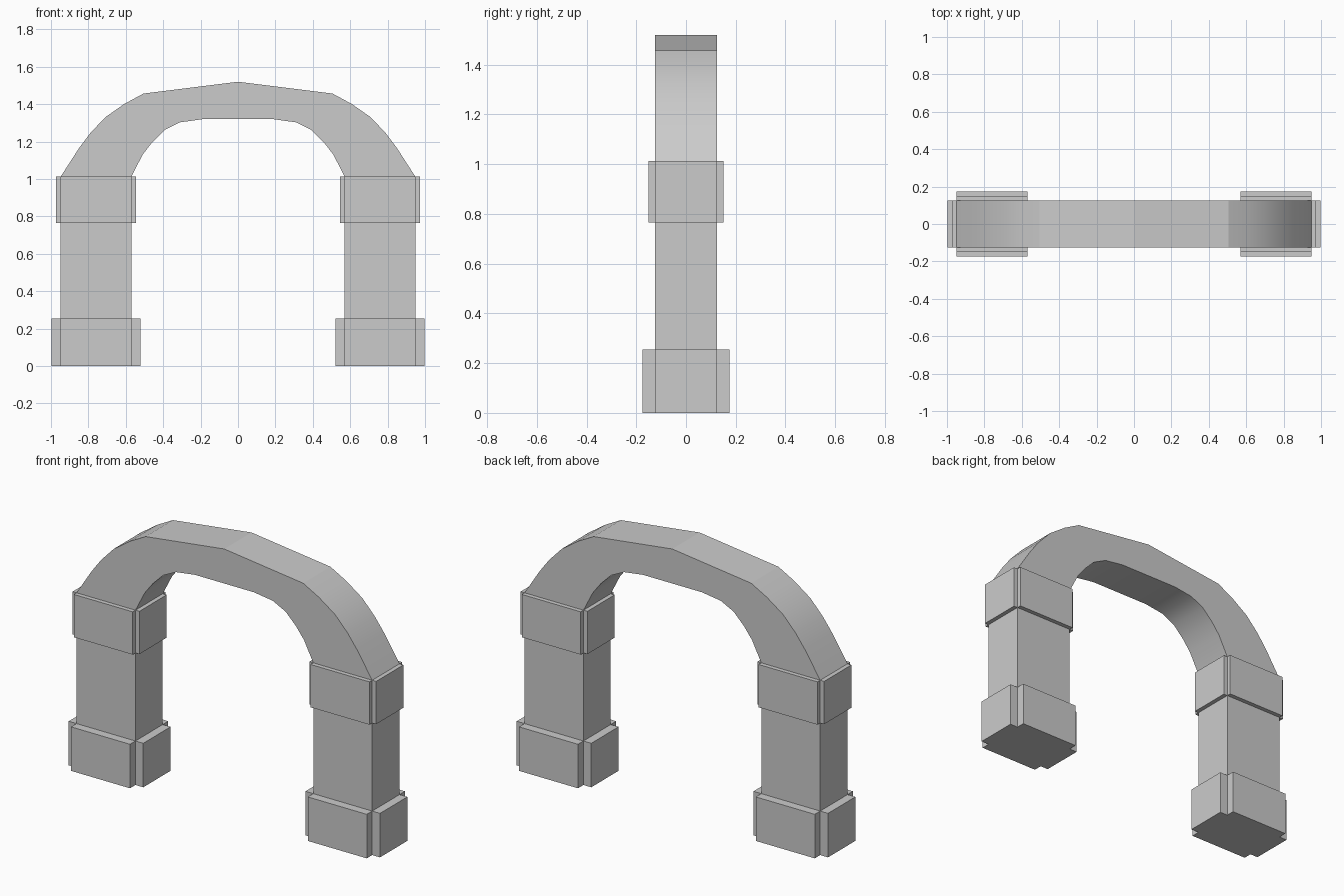
import bpy, bmesh, math
from mathutils import Vector

if "Cube" in bpy.data.objects:
    bpy.data.objects.remove(bpy.data.objects["Cube"])


def prism(name, points, direction, mirror=False):
    """Fill a closed outline and extrude it along a direction."""
    bm = bmesh.new()
    face = bm.faces.new([bm.verts.new(p) for p in points])
    ext = bmesh.ops.extrude_face_region(bm, geom=[face], use_keep_orig=True)
    moved = [g for g in ext["geom"] if isinstance(g, bmesh.types.BMVert)]
    bmesh.ops.translate(bm, verts=moved, vec=Vector(direction))
    bmesh.ops.recalc_face_normals(bm, faces=bm.faces[:])
    # keep the crown ridges crisp
    for e in bm.edges:
        if min(v.co.z for v in e.verts) > 1.44:
            e.smooth = False
    me = bpy.data.meshes.new(name)
    bm.to_mesh(me)
    bm.free()
    ob = bpy.data.objects.new(name, me)
    bpy.context.collection.objects.link(ob)
    if mirror:
        ob.modifiers.new("Mirror", "MIRROR").use_mirror_merge = False
    return ob


X0, X1, D = 0.57, 0.948, 0.125  # pillar inner x, outer x, half depth


def cross_block(name, z0, z1, grow):
    """Pillar section with a slab added on each side, corners left notched."""
    a, b, g = X0, X1, grow
    pts = [(a, -D - g), (b, -D - g), (b, -D), (b + g, -D), (b + g, D), (b, D),
           (b, D + g), (a, D + g), (a, D), (a - g, D), (a - g, -D), (a, -D)]
    prism(name, [(x, y, z0) for x, y in pts], (0, 0, z1 - z0), mirror=True)


# Pillars with footing and capital blocks
cross_block("footing", 0.0, 0.255, 0.05)
cross_block("capital", 0.765, 1.013, 0.025)
prism("pillar", [(X0, -D, 0.255), (X1, -D, 0.255), (X1, D, 0.255), (X0, D, 0.255)],
      (0, 0, 0.51), mirror=True)

# Arch: right half of the outer and inner outlines, reflected to the left
outer = [(X1, 1.013), (0.85, 1.165), (0.79, 1.245), (0.71, 1.33), (0.607, 1.402), (0.505, 1.457)]
inner = [(0.19, 1.32), (0.31, 1.303), (0.393, 1.262), (0.46, 1.195), (0.51, 1.13), (X0, 1.013)]


def flip(pts):
    return [(-x, z) for x, z in reversed(pts)]


outline = outer + [(0, 1.52)] + flip(outer) + flip(inner) + inner
arch = prism("arch", [(x, -D, z) for x, z in outline], (0, 2 * D, 0))
bpy.context.view_layer.objects.active = arch
arch.select_set(True)
bpy.ops.object.shade_smooth_by_angle(angle=math.radians(30))
